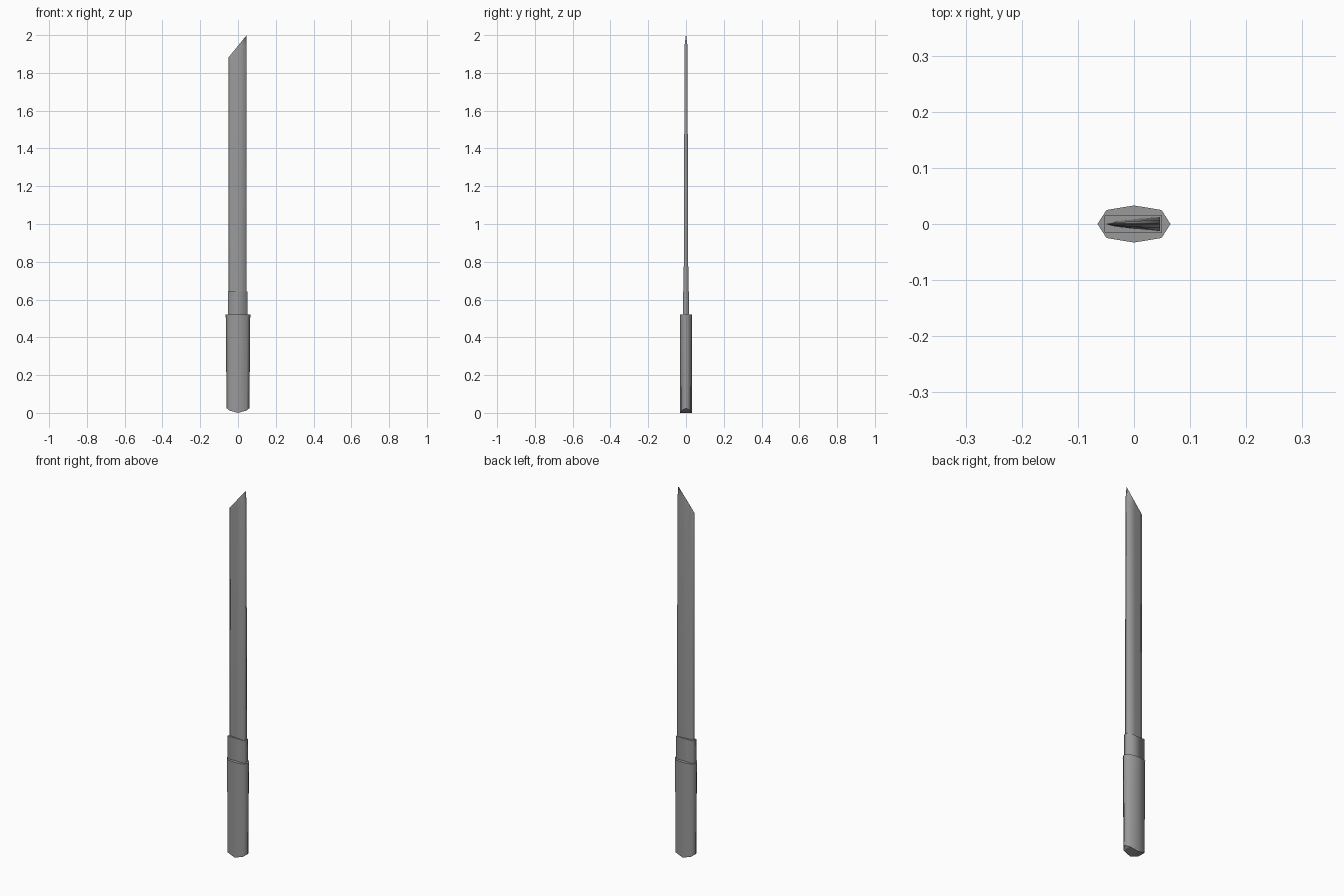
import bpy, bmesh

if "Cube" in bpy.data.objects:
    bpy.data.objects.remove(bpy.data.objects["Cube"])

steel = bpy.data.materials.new("dark_grey")
steel.diffuse_color = (0.32, 0.32, 0.32, 1)
steel.use_nodes = True
steel.node_tree.nodes["Principled BSDF"].inputs["Base Color"].default_value = steel.diffuse_color


def loft(name, rings):
    """Skin equal-length vertex rings; caps are strips pairing vertex i with n - i."""
    n = len(rings[0])
    bm = bmesh.new()
    loops = [[bm.verts.new(p) for p in ring] for ring in rings]
    for a, b in zip(loops, loops[1:]):
        for i in range(n):
            j = (i + 1) % n
            bm.faces.new((a[i], a[j], b[j], b[i])).smooth = True
    for ring in (loops[0], loops[-1]):
        for i in range((n + 1) // 2):
            strip = dict.fromkeys((i, i + 1, n - i - 1, (n - i) % n))
            if len(strip) > 2:
                bm.faces.new([ring[k] for k in strip])
    bmesh.ops.recalc_face_normals(bm, faces=bm.faces)
    mesh = bpy.data.meshes.new(name)
    bm.to_mesh(mesh)
    bm.free()
    mesh.materials.append(steel)
    obj = bpy.data.objects.new(name, mesh)
    bpy.context.collection.objects.link(obj)
    return obj


# Handle: tapered eight-sided grip with a rounded butt
grip = [(0.065, 0), (0.049, 0.025), (0, 0.033), (-0.049, 0.025),
        (-0.065, 0), (-0.049, -0.025), (0, -0.033), (0.049, -0.025)]


def butt_height(x):
    return 0.025 * (abs(x) / 0.065) ** 2.5


loft("handle", [
    [(x * 0.93, y * 0.93, butt_height(x)) for x, y in grip],
    [(x, y, 0.52) for x, y in grip],
])

# Collar: rectangular sleeve between handle and blade
collar = [(0.05, -0.015), (0.05, 0.015), (-0.053, 0.015), (-0.053, -0.015)]
loft("collar", [[(x, y, z) for x, y in collar] for z in (0.50, 0.643)])

# Blade: wedge section with a thick spine at +x and a slanted, bevelled tip
# profile points: x, half thickness at the base, height where the flat ends
profile = [(-0.051, 0.0, 1.88), (-0.034, 0.0045, 1.875),
           (0.0, 0.0085, 1.90), (0.046, 0.0125, 1.945)]


def mirrored(side):
    return side + [(x, -y, z) for x, y, z in reversed(side[1:])]


def slant(x):
    return 1.881 + (x + 0.051) / 0.097 * 0.119


loft("blade", [
    mirrored([(x, t, 0.62) for x, t, end in profile]),
    mirrored([(x, t * 0.6, end) for x, t, end in profile]),
    mirrored([(x, 0.0006 if t else 0.0, slant(x)) for x, t, end in profile]),
])
